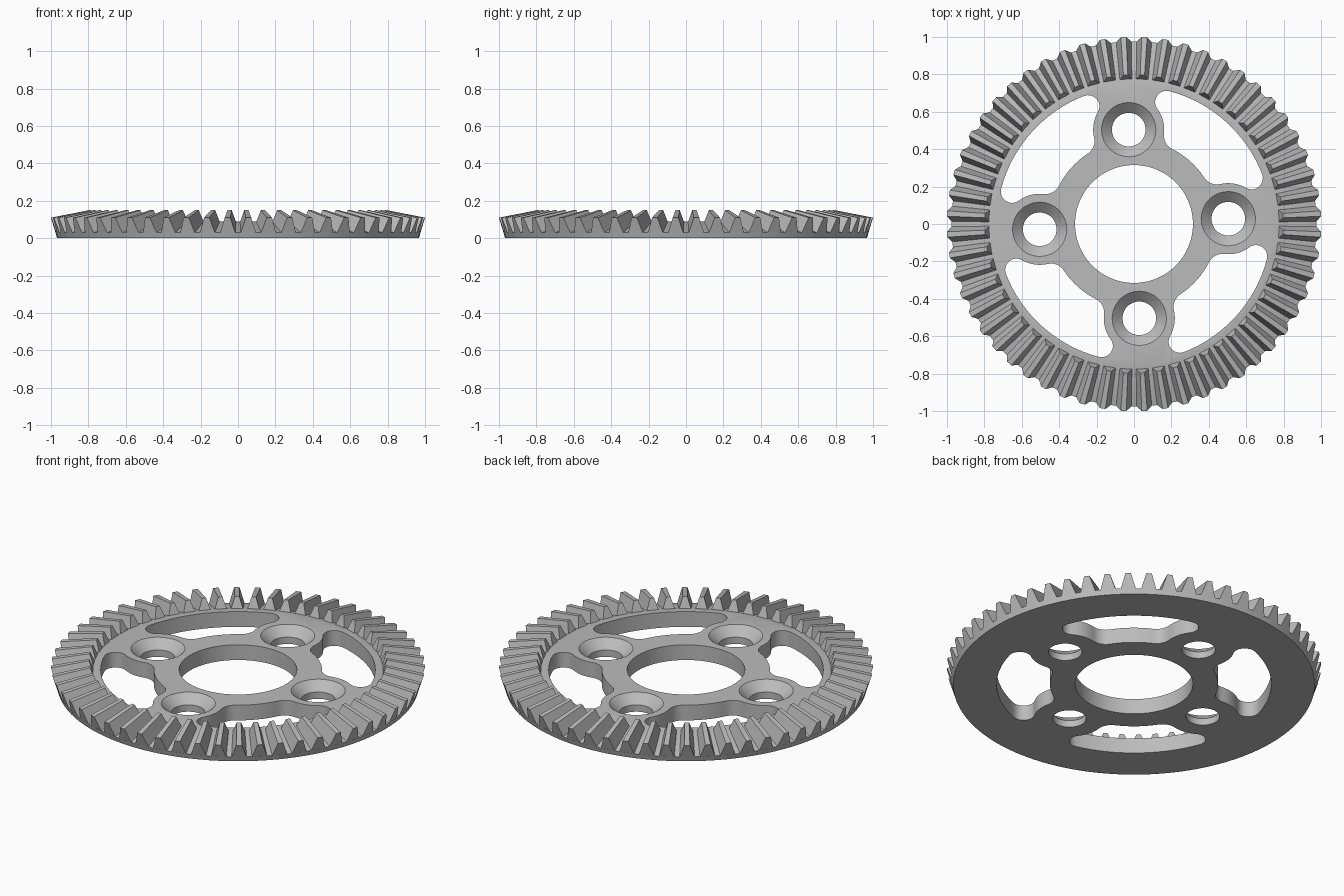
import bpy, bmesh
from math import sin, cos, tau, radians, acos, atan2, pi
from mathutils import Vector

if "Cube" in bpy.data.objects:
    bpy.data.objects.remove(bpy.data.objects["Cube"])

TEETH = 56
PITCH = tau / TEETH
TURN = PITCH / 2          # the spokes sit half a tooth off the axes
TOP = 0.09                # plate thickness
BOLT_R, BOSS, RIM, HUB = 0.505, 0.19, 0.735, 0.45

steel = bpy.data.materials.new("brushed_grey")
steel.use_nodes = True
steel.diffuse_color = (0.5, 0.5, 0.5, 1)
steel.node_tree.nodes["Principled BSDF"].inputs["Base Color"].default_value = (0.5, 0.5, 0.5, 1)


def polar(r, a, z=0):
    return Vector((r * cos(a), r * sin(a), z))


def make_object(name, bm):
    bmesh.ops.recalc_face_normals(bm, faces=bm.faces)
    mesh = bpy.data.meshes.new(name)
    bm.to_mesh(mesh)
    bm.free()
    mesh.materials.append(steel)
    obj = bpy.data.objects.new(name, mesh)
    bpy.context.collection.objects.link(obj)
    return obj


def loft(bm, loops):
    """Closed solid through a stack of equal point loops."""
    rings = [[bm.verts.new(p) for p in loop] for loop in loops]
    n = len(rings[0])
    for a, b in zip(rings, rings[1:]):
        for i in range(n):
            j = (i + 1) % n
            bm.faces.new((a[i], a[j], b[j], b[i]))
    bm.faces.new(rings[0][::-1])
    bm.faces.new(rings[-1])


def turned(bm, profile, segments, centre=Vector()):
    loft(bm, [[centre + polar(r, tau * i / segments, z) for i in range(segments)]
              for r, z in profile])


def arc(centre, r, start, end, steps=8):
    """Points along the shorter way round from one angle to another."""
    sweep = (end - start + pi) % tau - pi
    return [centre + polar(r, start + sweep * i / steps) for i in range(steps + 1)]


def heading(a, b):
    return atan2(b.y - a.y, b.x - a.x)


def slot_outline():
    """Slot centred on +x: rim arc, round corner, boss arc, hub fillet, hub arc."""
    def fillet_centre(r, reach):
        off = acos((r * r + BOLT_R ** 2 - reach ** 2) / (2 * r * BOLT_R))
        return polar(r, pi / 4 - off), pi / 4 - off
    corner, fillet = 0.06, 0.08
    o, boss = Vector(), polar(BOLT_R, pi / 4)
    c1, a1 = fillet_centre(RIM - corner, BOSS + corner)
    c2, a2 = fillet_centre(HUB + fillet, BOSS + fillet)
    half = arc(o, RIM, 0, a1)
    half += arc(c1, corner, a1, a1 + pi / 2, 5)[1:]
    half += arc(c1, corner, a1 + pi / 2, heading(c1, boss), 5)[1:]
    half += arc(boss, BOSS, heading(boss, c1), heading(boss, c2))[1:]
    half += arc(c2, fillet, heading(c2, boss), a2 + pi)[1:]
    half += arc(o, HUB, a2, 0)[1:]
    return half + [Vector((p.x, -p.y, 0)) for p in half[-2:0:-1]]


# Plate with a conical toothed rim
bm = bmesh.new()
turned(bm, [(0.967, 0), (0.976, 0.03), (0.775, TOP)], TEETH * 2)
plate = make_object("gear_plate", bm)

# Cutters: centre bore, kidney slots and countersunk bolt holes
bm = bmesh.new()
turned(bm, [(0.315, -0.1), (0.315, 0.3)], 96)
outline = slot_outline()
for k in range(4):
    angle = TURN + k * pi / 2
    spin = [polar(p.length, heading(Vector(), p) + angle + pi / 4) for p in outline]
    loft(bm, [[p + Vector((0, 0, z)) for p in spin] for z in (-0.1, 0.3)])
    turned(bm, [(0.09, -0.1), (0.09, 0.04), (0.145, TOP), (0.145, 0.3)], 48,
           polar(BOLT_R, angle))
cutter = make_object("hole_cutter", bm)
cutter.hide_render = True
cutter.hide_set(True)
cut = plate.modifiers.new("holes", 'BOOLEAN')
cut.operation = 'DIFFERENCE'
cut.solver = 'EXACT'
cut.object = cutter

# Tapered teeth, each lofted from its inner end to its outer end
WIDTHS = ((0.0, 0.38), (0.5, 0.25), (1.0, 0.13))      # height share, half width share
ENDS = (((0.775, 0.087), (0.797, 0.15)), ((0.975, 0.027), (1.001, 0.11)))
bm = bmesh.new()
for k in range(TEETH):
    mid = (k + 0.5) * PITCH
    loops = []
    for root, tip in ENDS:
        root, tip = Vector(root), Vector(tip)
        side = [(root.lerp(tip, t), w * PITCH) for t, w in WIDTHS]
        loops.append([polar(p.x, mid - w, p.y) for p, w in side] +
                     [polar(p.x, mid + w, p.y) for p, w in reversed(side)])
    loft(bm, loops)
teeth = make_object("bevel_teeth", bm)

# Smooth the curved walls, keep machined edges sharp
bpy.ops.object.select_all(action='DESELECT')
plate.select_set(True)
bpy.context.view_layer.objects.active = plate
bpy.ops.object.modifier_apply(modifier=cut.name)
bpy.data.objects.remove(cutter)
bpy.ops.object.shade_smooth_by_angle(angle=radians(25))
